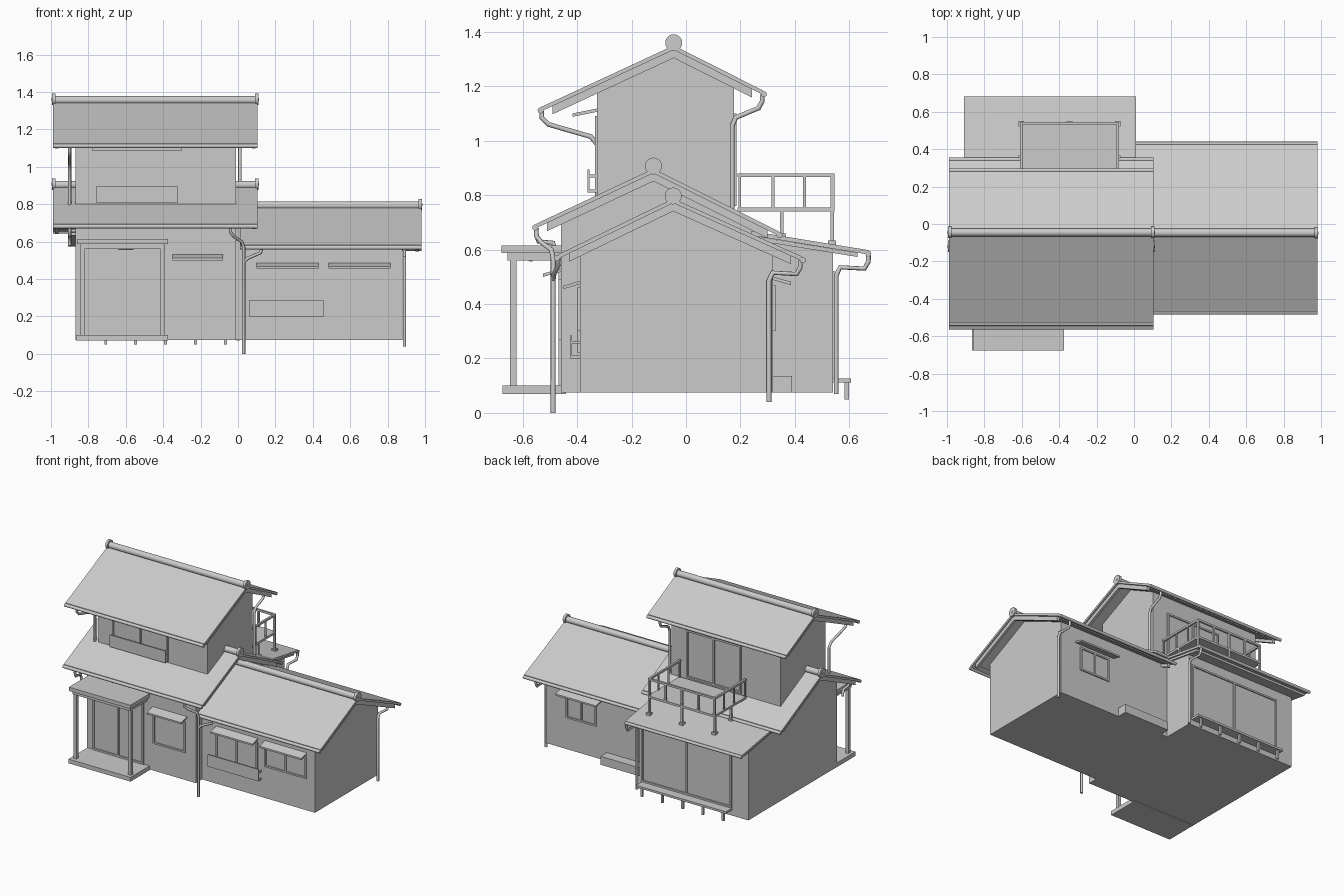
import bpy, math

cube = bpy.data.objects.get("Cube")
if cube:
    bpy.data.objects.remove(cube)

# One plain grey for the whole building
grey = bpy.data.materials.new("plain_grey")
grey.use_nodes = True
grey.diffuse_color = (0.6, 0.6, 0.6, 1)
grey.node_tree.nodes["Principled BSDF"].inputs["Base Color"].default_value = (0.6, 0.6, 0.6, 1)


def add(name, data):
    ob = bpy.data.objects.new(name, data)
    bpy.context.scene.collection.objects.link(ob)
    data.materials.append(grey)
    return ob


def prism(name, profile, x0, x1):
    """Extrude a (y, z) profile, counter-clockwise seen from +x, along x."""
    n = len(profile)
    verts = [(x, y, z) for x in (x0, x1) for y, z in profile]
    faces = [tuple(reversed(range(n))), tuple(range(n, 2 * n))]
    faces += [(i, (i + 1) % n, n + (i + 1) % n, n + i) for i in range(n)]
    me = bpy.data.meshes.new(name)
    me.from_pydata(verts, [], faces)
    return add(name, me)


def box(name, x0, x1, y0, y1, z0, z1):
    return prism(name, [(y0, z0), (y1, z0), (y1, z1), (y0, z1)], x0, x1)


def rod(name, x0, x1, y, z, r, n=16):
    ring = [(y + r * math.cos(2 * math.pi * i / n), z + r * math.sin(2 * math.pi * i / n)) for i in range(n)]
    ob = prism(name, ring, x0, x1)
    for p in ob.data.polygons:
        p.use_smooth = len(p.vertices) == 4
    return ob


def pipe(name, points, r=0.009):
    cu = bpy.data.curves.new(name, "CURVE")
    cu.dimensions = "3D"
    cu.bevel_depth = r
    cu.bevel_resolution = 2
    cu.use_fill_caps = True
    sp = cu.splines.new("POLY")
    sp.points.add(len(points) - 1)
    for p, co in zip(sp.points, points):
        p.co = (*co, 1)
    return add(name, cu)


def layer(name, line, x0, x1, drop, thick):
    """Sheet that follows a (y, z) roof line, given front to back."""
    top = [(y, z - drop) for y, z in reversed(line)]
    low = [(y, z - drop - thick) for y, z in line]
    return prism(name, low + top, x0, x1)


def toward(a, b, d):
    k = d / abs(b[0] - a[0])
    return (a[0] + (b[0] - a[0]) * k, a[1] + (b[1] - a[1]) * k)


def gable_roof(name, front, ridge, back, x0, x1):
    layer(name + "_roof", [front, ridge, back], x0, x1, 0, 0.016)
    inner = [toward(front, ridge, 0.04), ridge, toward(back, ridge, 0.04)]
    layer(name + "_roof_boards", inner, x0 + 0.012, x1 - 0.012, 0.016, 0.008)
    for x in (x0 + 0.012, x1 - 0.03):
        layer(name + "_bargeboard", inner, x, x + 0.018, 0.024, 0.022)
    y, z = ridge
    rod(name + "_ridge", x0, x1, y, z + 0.006, 0.022)
    for x in (x0 - 0.004, x1 - 0.014):
        rod(name + "_ridge_end", x, x + 0.018, y, z + 0.01, 0.031, 20)
        rod(name + "_ridge_boss", x - 0.003, x + 0.021, y, z + 0.01, 0.008, 10)
    for (gy, gz), s in ((front, -1), (back, 1)):
        rod(name + "_gutter", x0, x1, gy + s * 0.004, gz - 0.014, 0.011, 10)


def window(name, x0, x1, z0, z1, y, s, panes=2, w=0.012):
    """Framed window on a wall at y, facing direction s along y."""
    a, b = sorted((y, y + s * 0.008))
    box(name + "_sill", x0, x1, a, b, z0, z0 + w)
    box(name + "_head", x0, x1, a, b, z1 - w, z1)
    for i in range(panes + 1):
        x = x0 + (x1 - x0 - w) * i / panes
        box(name + "_bar", x, x + w, a, b, z0 + w, z1 - w)


def awning(name, x0, x1, y, s, depth, z):
    line = sorted([(y, z), (y + s * depth, z - 0.018)])
    layer(name, line, x0, x1, 0, 0.012)


def window_guard(name, x0, x1, y, z0, z1, depth):
    box(name + "_panel", x0, x1, y - depth, y - depth + 0.008, z0, z1)
    for x in (x0, x1 - 0.01):
        for z in (z0, z1 - 0.03):
            box(name + "_bracket", x, x + 0.01, y - depth, y, z, z + 0.01)


# Walls
prism("main_walls", [(-0.46, 0.075), (0.54, 0.075), (0.54, 0.605), (0.3, 0.64), (-0.12, 0.875), (-0.46, 0.715)], -0.87, -0.01)
prism("tower_walls", [(-0.327, 0.7), (0.177, 0.6), (0.177, 1.215), (-0.045, 1.33), (-0.327, 1.2)], -0.87, -0.01)
prism("wing_walls", [(-0.39, 0.075), (0.32, 0.075), (0.32, 0.605), (-0.047, 0.772), (-0.39, 0.605)], -0.01, 0.88)

# Roofs
gable_roof("tower", (-0.53, 1.125), (-0.045, 1.35), (0.282, 1.185), -0.99, 0.105)
gable_roof("main", (-0.55, 0.695), (-0.12, 0.897), (0.34, 0.667), -0.99, 0.105)
gable_roof("wing", (-0.47, 0.582), (-0.047, 0.787), (0.425, 0.575), 0.01, 0.98)
layer("rear_roof", [(0.24, 0.668), (0.67, 0.598)], -0.91, 0.01, 0, 0.016)
layer("rear_roof_boards", [(0.26, 0.664), (0.63, 0.604)], -0.9, 0, 0.016, 0.015)
rod("rear_gutter", -0.91, 0.01, 0.67, 0.585, 0.011, 10)

# Front porch
box("porch_floor", -0.865, -0.375, -0.675, -0.44, 0.07, 0.1)
box("porch_canopy", -0.86, -0.375, -0.677, -0.46, 0.588, 0.615)
box("porch_beam", -0.845, -0.39, -0.655, -0.46, 0.56, 0.588)
for x in (-0.845, -0.415):
    box("porch_post", x, x + 0.024, -0.647, -0.623, 0.1, 0.56)
rod("porch_lamp", -0.64, -0.56, -0.57, 0.565, 0.01, 10)
window("entrance_door", -0.82, -0.42, 0.1, 0.545, -0.46, -1)

# Front windows with awnings and guards
window("front_window", -0.345, -0.09, 0.27, 0.49, -0.46, -1, 1)
awning("front_awning", -0.35, -0.08, -0.46, -1, 0.065, 0.53)
window("tower_window", -0.76, -0.32, 0.82, 1.09, -0.327, -1)
awning("tower_awning", -0.78, -0.3, -0.327, -1, 0.09, 1.118)
window_guard("tower_guard", -0.76, -0.32, -0.327, 0.81, 0.895, 0.035)
for x, z0 in ((0.1, 0.22), (0.485, 0.3)):
    window("wing_window", x, x + 0.33, z0, 0.46, -0.39, -1)
    awning("wing_awning", x, x + 0.33, -0.39, -1, 0.06, 0.485)
window_guard("wing_guard", 0.06, 0.46, -0.39, 0.2, 0.285, 0.037)

# Rear openings, step and long bench
window("wing_rear_window", 0.48, 0.72, 0.3, 0.47, 0.32, 1)
awning("wing_rear_awning", 0.44, 0.76, 0.32, 1, 0.065, 0.5)
box("rear_step", 0.04, 0.4, 0.32, 0.39, 0.075, 0.135)
window("rear_doors", -0.74, -0.03, 0.13, 0.52, 0.54, 1)
window("balcony_doors", -0.56, -0.13, 0.76, 1.1, 0.177, 1)
box("bench_seat", -0.74, -0.03, 0.53, 0.607, 0.112, 0.127)
for i in range(5):
    x = -0.715 + i * 0.16
    box("bench_leg", x, x + 0.015, 0.583, 0.598, 0.05, 0.112)

# Balcony on the rear roof
bx0, bx1, by0, by1 = -0.61, -0.08, 0.19, 0.545
box("balcony_deck", bx0, bx1, by0, by1, 0.74, 0.755)
box("balcony_rear_rail", bx0, bx1, by1 - 0.014, by1, 0.866, 0.88)
for x in (bx0, bx1 - 0.014):
    box("balcony_side_rail", x, x + 0.014, by0, by1, 0.866, 0.88)
    for y in (0.192, 0.315, 0.43):
        box("balcony_side_post", x + 0.002, x + 0.012, y, y + 0.01, 0.755, 0.866)
for i in range(5):
    x = bx0 + (bx1 - bx0 - 0.014) * i / 4
    box("balcony_rear_post", x, x + 0.014, by1 - 0.014, by1, 0.755, 0.866)
    if i % 2 == 0:
        for y, z in ((0.53, 0.62), (0.345, 0.645)):
            box("balcony_leg", x, x + 0.014, y, y + 0.014, z, 0.74)
            box("balcony_foot", x - 0.008, x + 0.022, y - 0.008, y + 0.022, z - 0.01, z + 0.014)

# Rain pipes: from each gutter, back to the wall, then down
def downpipe(name, x, gutter, wall_y, bend_z, foot_z):
    gy, gz = gutter
    k = 0.12 * (wall_y - gy)
    pipe(name, [(x, gy, gz), (x, gy, gz - 0.025), (x, gy + k, gz - 0.05), (x, wall_y - k, bend_z + 0.015),
                (x, wall_y, bend_z - 0.015), (x, wall_y, foot_z)])


downpipe("tower_front_pipe", -0.9, (-0.53, 1.11), -0.325, 1.0, 0.79)
downpipe("tower_rear_pipe", 0.01, (0.28, 1.17), 0.17, 1.07, 0.74)
downpipe("wing_rear_pipe", 0.89, (0.42, 0.56), 0.305, 0.5, 0.04)
downpipe("rear_roof_pipe", 0.0, (0.67, 0.58), 0.552, 0.52, 0.07)
downpipe("main_left_pipe", -0.9, (-0.55, 0.68), -0.48, 0.61, 0.58)
pipe("main_front_pipe", [(-0.04, -0.55, 0.68), (-0.04, -0.55, 0.65), (-0.02, -0.53, 0.625), (0.02, -0.495, 0.6), (0.03, -0.488, 0.57), (0.03, -0.488, 0)])
pipe("wing_front_pipe", [(0.13, -0.47, 0.57), (0.12, -0.47, 0.54), (0.05, -0.485, 0.51), (0.03, -0.488, 0.49)])
